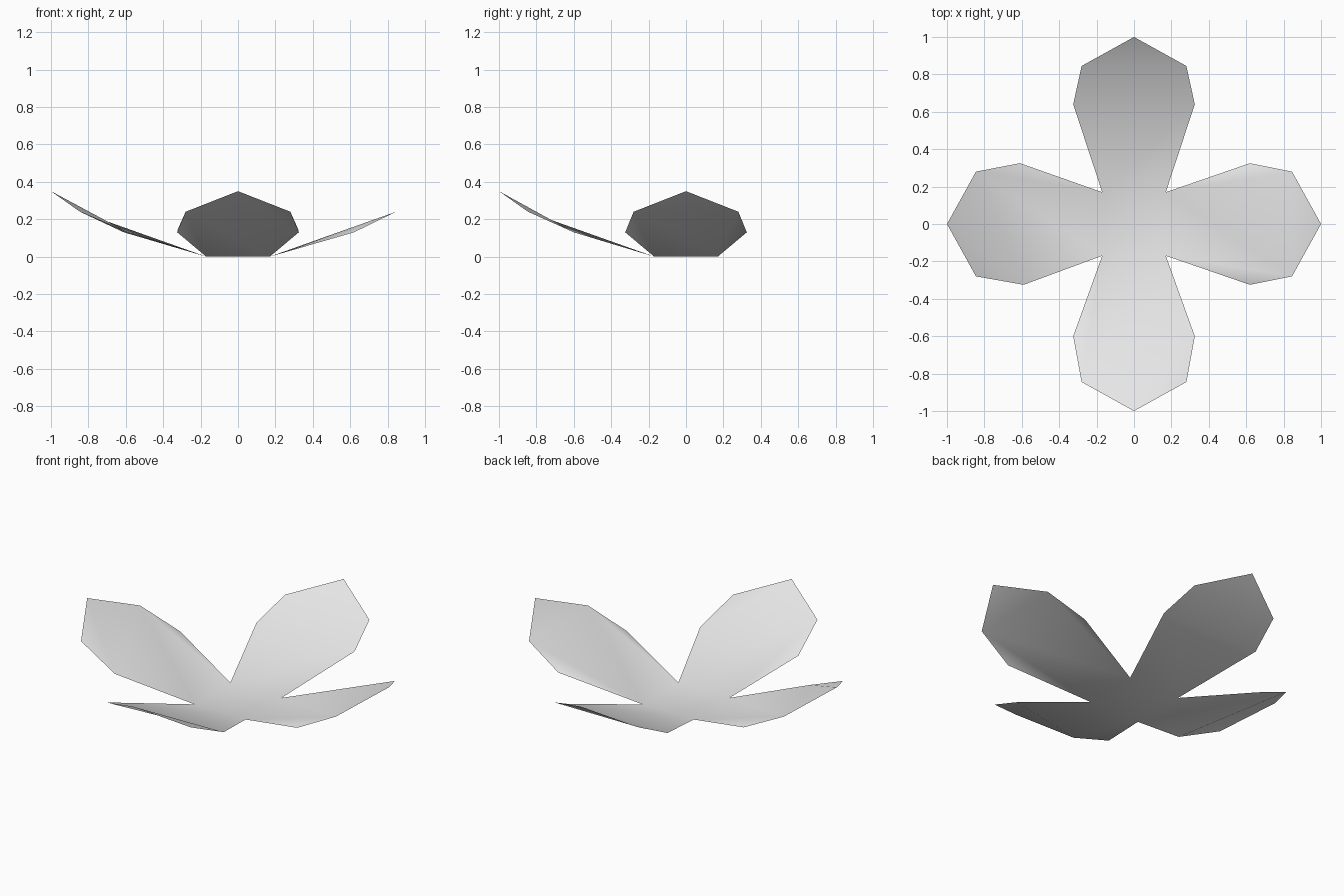
import bpy
import bmesh
from math import pi
from mathutils import Matrix, Vector

cube = bpy.data.objects.get("Cube")
if cube:
    bpy.data.objects.remove(cube)

# Single pale grey for the whole blossom
grey = bpy.data.materials.new("pale_grey")
grey.use_nodes = True
grey.diffuse_color = (0.8, 0.8, 0.8, 1)
grey.node_tree.nodes["Principled BSDF"].inputs["Base Color"].default_value = grey.diffuse_color

# Facet layouts over one petal outline:
# base_a, base_b, wide_b, shoulder_b, tip, shoulder_a, wide_a
FOLDED = [(0, 1, 2, 6), (6, 2, 3, 5), (5, 3, 4)]
CUPPED = [(4, 5, 6), (1, 2, 3), (3, 4, 6), (0, 3, 6), (0, 1, 3)]
CREASED = [(5, 3, 4), (1, 2, 3), (0, 5, 6), (0, 1, 3, 5)]

bm = bmesh.new()


def add_petal(angle, reach_a, reach_b, height, facets):
    """Petal pointing to +y, turned about z; side a is -x, side b is +x."""
    outline = [(-0.17, 0.17, 0), (0.17, 0.17, 0), (0.325, reach_b, height),
               (0.28, 0.845, 0.24), (0, 1, 0.35),
               (-0.28, 0.845, 0.24), (-0.325, reach_a, height)]
    turn = Matrix.Rotation(angle, 3, 'Z')
    verts = [bm.verts.new(turn @ Vector(p)) for p in outline]
    for facet in facets:
        bm.faces.new([verts[i] for i in facet])
    return verts[:2]


# Four petals: back, left-pointing (-x), front, right-pointing (+x)
roots = []
roots += add_petal(0, 0.64, 0.64, 0.14, FOLDED)
roots += add_petal(pi / 2, 0.59, 0.61, 0.13, CUPPED)
roots += add_petal(pi, 0.60, 0.60, 0.13, CUPPED)
roots += add_petal(-pi / 2, 0.62, 0.62, 0.13, CREASED)

# Flat square centre joining the petal roots
bmesh.ops.remove_doubles(bm, verts=roots, dist=0.001)
corners = [v for v in bm.verts if abs(v.co.z) < 0.001]
bmesh.ops.contextual_create(bm, geom=corners)
bm.normal_update()
bmesh.ops.recalc_face_normals(bm, faces=bm.faces)
if sum(f.normal.z for f in bm.faces) < 0:
    bmesh.ops.reverse_faces(bm, faces=bm.faces)
for face in bm.faces:
    face.smooth = True

mesh = bpy.data.meshes.new("petals")
bm.to_mesh(mesh)
bm.free()
mesh.materials.append(grey)
petals = bpy.data.objects.new("petals", mesh)
bpy.context.collection.objects.link(petals)
